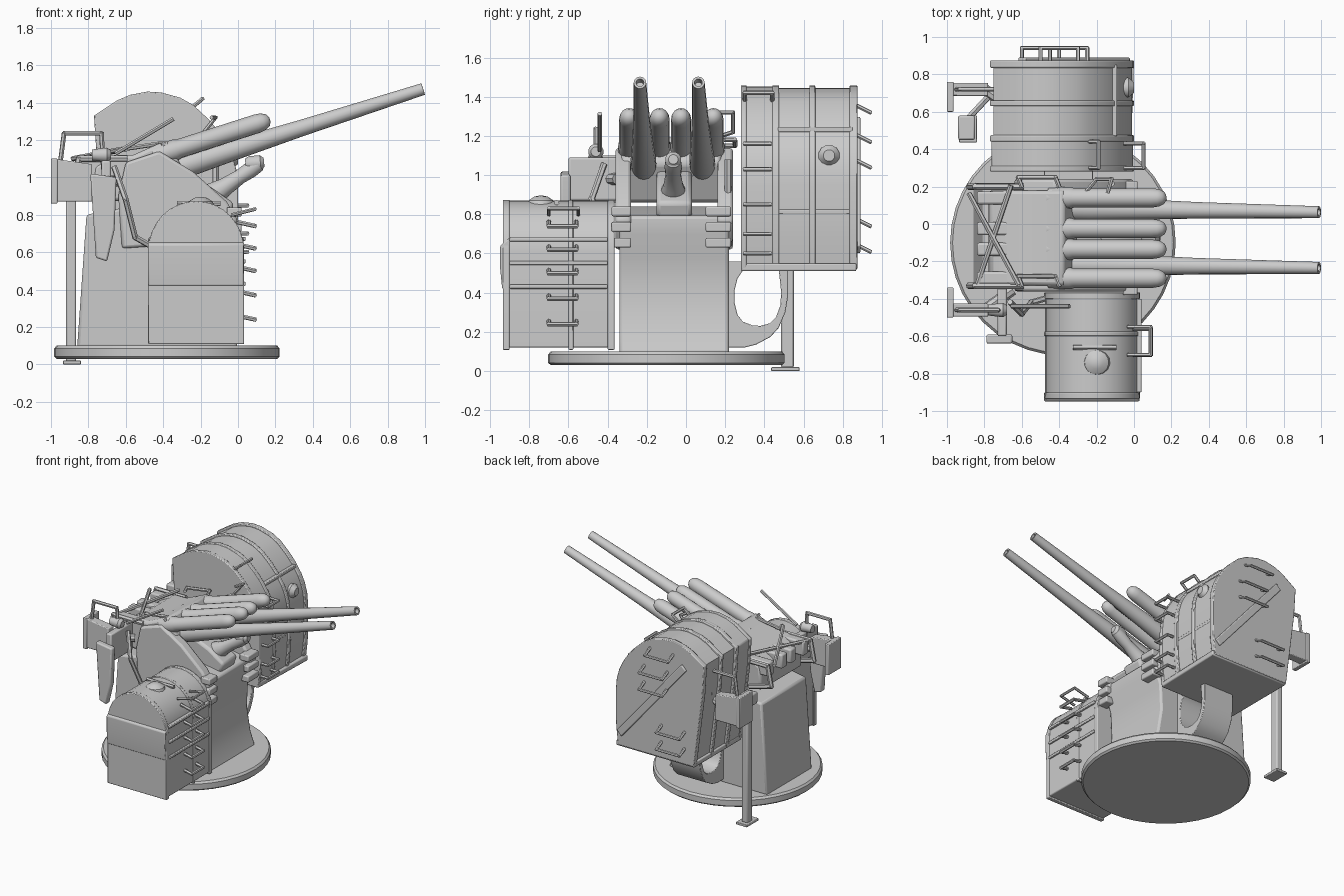
import bpy, bmesh, math
from mathutils import Vector

if "Cube" in bpy.data.objects:
    bpy.data.objects.remove(bpy.data.objects["Cube"])

ELEV = math.radians(17.8)
AIM = Vector((math.cos(ELEV), 0, math.sin(ELEV)))


def finish(name, bm):
    bmesh.ops.recalc_face_normals(bm, faces=bm.faces)
    me = bpy.data.meshes.new(name)
    bm.to_mesh(me)
    bm.free()
    ob = bpy.data.objects.new(name, me)
    bpy.context.collection.objects.link(ob)
    return ob


def prism(name, pts, axis, a, b, bevel=0):
    """Extrude a 2D outline along an axis from a to b."""
    place = {'x': lambda u, v, d: (d, u, v), 'y': lambda u, v, d: (u, d, v),
             'z': lambda u, v, d: (u, v, d)}[axis]
    bm = bmesh.new()
    n = len(pts)
    A, B = [[bm.verts.new(place(u, v, d)) for u, v in pts] for d in (a, b)]
    bm.faces.new(A)
    bm.faces.new(B)
    for i in range(n):
        bm.faces.new((A[i], A[(i + 1) % n], B[(i + 1) % n], B[i]))
    ob = finish(name, bm)
    if bevel:
        mod = ob.modifiers.new("edge", 'BEVEL')
        mod.width, mod.segments, mod.limit_method = bevel, 2, 'ANGLE'
    return ob


def box(name, x0, x1, y0, y1, z0, z1, bevel=0):
    return prism(name, [(x0, y0), (x1, y0), (x1, y1), (x0, y1)], 'z', z0, z1, bevel)


def add_lathe(bm, p, d, profile, n):
    p, d = Vector(p), Vector(d).normalized()
    u = d.orthogonal().normalized()
    v = d.cross(u)
    rings = []
    for t, r in profile:
        rings.append([bm.verts.new(p + d * t + (u * math.cos(k) + v * math.sin(k)) * r)
                      for k in [2 * math.pi * i / n for i in range(n)]])
    for A, B in zip(rings, rings[1:]):
        for i in range(n):
            bm.faces.new((A[i], A[(i + 1) % n], B[(i + 1) % n], B[i]))
    bm.faces.new(rings[0])
    bm.faces.new(rings[-1])


def lathe(name, p, d, profile, n=16):
    bm = bmesh.new()
    add_lathe(bm, p, d, profile, n)
    return finish(name, bm)


def rods(name, pts, r=0.01, n=6):
    """Thin bar following a polyline."""
    bm = bmesh.new()
    for a, b in zip(pts, pts[1:]):
        d = Vector(b) - Vector(a)
        add_lathe(bm, a, d, [(-r * .5, r), (d.length + r * .5, r)], n)
    return finish(name, bm)


def handle(name, a, b, off, r=0.01):
    a, b, off = Vector(a), Vector(b), Vector(off)
    return rods(name, [a, a + off, b + off, b], r)


def grow(pts, k):
    cx = sum(p[0] for p in pts) / len(pts)
    cz = sum(p[1] for p in pts) / len(pts)
    return [(cx + (x - cx) * k, cz + (z - cz) * k) for x, z in pts]


def rounded(pts, keep):
    """Cut every corner except the listed ones, to smooth an outline."""
    out = []
    for i, (x, z) in enumerate(pts):
        if i in keep:
            out.append((x, z))
            continue
        for j in (i - 1, (i + 1) % len(pts)):
            out.append((x * .78 + pts[j][0] * .22, z * .78 + pts[j][1] * .22))
    return out


# Turntable and pedestal with a hollowed front
lathe("base_disc", (-.38, -.1, .03), (0, 0, 1),
      [(0, .59), (.012, .603), (.055, .603), (.07, .59)], 40)
prism("pedestal", [(-.86, .09), (.0, .09), (-.04, .2), (-.07, .38), (-.06, .58), (-.02, .7), (-.02, .79),
                   (-.3, .84), (-.6, .84), (-.81, .8)], 'y', -.34, .22, .015)
for y0, y1 in ((-.38, -.28), (.1, .23)):
    for i in range(3):
        box("front_block", -.06, .02, y0, y1, .63 + .08 * i, .68 + .08 * i, .008)

# Trunnion cheeks
cheek = [(-.62, .62), (-.64, .9), (-.6, 1.08), (-.42, 1.14), (-.24, 1.03), (-.06, .87), (0, .77), (-.06, .66)]
for y0, y1 in ((-.36, -.28), (.16, .24)):
    prism("cheek", cheek, 'y', y0, y1, .015)

# Breech block, tilted with the guns
prism("breech", [(-.78, .88), (-.77, 1.06), (-.66, 1.12), (-.56, 1.12), (-.38, 1.2), (-.3, 1.06), (-.4, .86)],
      'y', -.33, .18, .02)
for y in (-.29, -.135, -.025, .14):
    box("breech_rib", -.84, -.5, y - .035, y + .035, 1.0, 1.11, .012)

# Two long barrels and four launch tubes
for y0, y1 in ((-.215, -.235), (.085, .063)):
    start = Vector((-.42, y0, 1.02))
    run = Vector((.99, y1, 1.472)) - start
    L = run.length
    lathe("long_barrel", start, run, [(0, .065), (.2, .065), (.4, .057), (.8, .044), (L, .032),
                                      (L, .02), (L - .05, .018)], 16)
for y in (-.29, -.135, -.025, .14):
    lathe("launch_tube", Vector((-.45, y, 1.11)), AIM,
          [(0, .057), (.12, .057), (.14, .051), (.58, .051), (.615, .046), (.64, .033), (.652, .012)], 16)
lathe("aiming_tube", (-.32, -.065, .78), (.43, 0, .29),
      [(0, .09), (.22, .07), (.3, .05), (.4, .04), (.47, .045), (.52, .04), (.54, .02)], 14)
lathe("aiming_head", (.04, -.065, 1.07), (1, 0, .1), [(0, .03), (.02, .042), (.08, .042), (.1, .025)], 12)
prism("cradle_trough", [(-.4, .8), (-.05, .78), (-.02, .86), (-.15, .95), (-.4, 1.05)], 'y', -.15, .03, .02)

# Low magazine with arched lid on the front side
arch = [(-.475, .12), (.028, .12), (.028, .61)] + [
    (-.2235 + .2515 * math.cos(t), .61 + .26 * math.sin(t)) for t in
    [math.pi * i / 16 for i in range(1, 17)]]
prism("low_magazine", arch, 'y', -.922, -.38, .008)
for y0, y1 in ((-.4, -.365), (-.6, -.575), (-.935, -.9)):
    prism("low_magazine_rib", grow(arch, 1.02), 'y', y0, y1, .005)
prism("low_magazine_lip", [(-.9, .42), (-.938, .42), (-.948, .52), (-.948, .64), (-.9, .68)], 'x', -.48, .03, .006)
lathe("lid_dome", (-.2, -.74, .83), (0, 0, 1), [(0, .08), (.04, .065), (.06, .035), (.065, .01)], 14)
rods("lid_bar", [(-.32, -.66, .86), (-.1, -.66, .86)], .014)
for z in (.42, .54, .66):
    box("side_band", 0, .04, -.9, -.4, z, z + .022, .005)
for z in (.24, .37, .5, .62, .74):
    handle("low_rung", (.0, -.7, z + .02), (.0, -.56, z + .02), (.09, 0, -.02), .012)
handle("lid_handle", (-.03, -.7, .8), (-.03, -.55, .8), (.12, 0, .03), .01)

# Tall magazine on the back side
tall = rounded([(-.68, .52), (-.02, .52), (0, .7), (0, 1.01), (-.04, 1.15), (-.13, 1.285), (-.27, 1.415),
                (-.45, 1.465), (-.61, 1.435), (-.77, 1.33), (-.755, 1.1)], {0, 1, 9, 10})
prism("tall_magazine", grow(tall, .96), 'y', .3, .855)
prism("tall_magazine_inner", grow(tall, .985), 'y', .29, .46, .01)
prism("tall_magazine_floor", [(-.68, .28), (-.02, .28), (.0, .87), (-.68, .87)], 'z', .51, .55, .008)
for y0, y1 in ((.28, .31), (.44, .475), (.63, .66), (.835, .875)):
    prism("tall_magazine_rib", tall, 'y', y0, y1, .006)
box("access_frame", -.06, -.01, .47, .85, .8, .825, .005)
box("access_frame_top", -.14, -.09, .47, .85, 1.22, 1.245, .005)
lathe("access_knob", (-.06, .73, 1.1), (1, 0, 0), [(0, .05), (.03, .055), (.06, .03)], 12)
prism("end_brace", [(-.06, .6), (-.02, .64), (-.58, 1.3), (-.62, 1.26)], 'y', .86, .89, .006)
for x, z in ((-.4, 1.33), (-.35, 1.18), (-.35, 1.05), (-.5, .75), (-.5, .62)):
    handle("end_handle", (x - .1, .86, z + .03), (x + .1, .86, z + .03), (0, .08, -.04), .011)
for z in (.6, .7, .85, 1.03, 1.16):
    handle("tall_rung", (-.05, .3, z), (-.05, .43, z), (.1, 0, .0), .011)
handle("top_handle", (-.25, .3, 1.37), (-.25, .44, 1.37), (.06, 0, .05), .011)

# Hooked bracket carrying the tall magazine
hook = rounded([(.18, .12), (.33, .12), (.46, .19), (.52, .33), (.52, .54), (.47, .55), (.49, .36), (.45, .25),
                (.36, .225), (.27, .26), (.24, .38), (.27, .5), (.36, .56), (.18, .56)], {0, 4, 5, 12, 13})
prism("hook_bracket", hook, 'x', -.48, -.22, .004)

# Support leg
box("support_leg", -.92, -.865, .485, .55, .015, 1.0, .01)
box("leg_foot", -.935, -.84, .435, .58, 0, .02, .004)
box("leg_head", -.94, -.85, .45, .58, .93, 1.02, .01)
rods("leg_stay", [(-.9, .55, .98), (-.76, .7, .98)], .018)

# Sight shields, one on each side
for y, s in ((-.46, 1), (.72, -1)):
    prism("sight_shield", [(-.99, .87), (-.78, .87), (-.78, 1.07), (-.99, 1.1)], 'y', y - .035, y + .035, .006)
    box("sight_plate", -1, -.965, min(y - .04, y + .12 * s), max(y + .04, y + .12 * s), .86, 1.1, .005)
    rods("sight_frame", [(-.95, y, 1.08), (-.93, y, 1.235), (-.73, y, 1.235), (-.72, y, 1.05)], .013)
    rods("sight_arm", [(-.8, y, .98), (-.66, y + .1 * s, .98)], .03, 8)
lathe("sight_lens", (-.78, -.46, 1.12), (1, 0, 0), [(0, .03), (.08, .04), (.1, .025)], 12)
prism("hanging_panel", [(-.79, 1.02), (-.65, 1.0), (-.66, .72), (-.7, .55), (-.76, .57)], 'y', -.64, -.59, .01)
box("back_plate", -.73, -.68, -.6, -.33, .87, 1.09, .01)
rods("aiming_rod", [(-.65, -.44, 1.13), (-.35, -.44, 1.31)], .012)
rods("feed_cable", [(-.66, -.42, 1.05), (-.6, -.48, .88), (-.55, -.42, .68), (-.48, -.4, .64)], .016)

# Rear hand rails and crossing control rods
for y in (-.33, .2):
    rods("rear_rail", [(-.6, y, 1.1), (-.85, y, 1.1), (-.88, y, .95), (-.7, y, .9)], .018)
    rods("side_loop", [(-.6, y, 1.15), (-.62, y + .05, 1.15), (-.42, y + .05, 1.18), (-.4, y, 1.18)], .012)
rods("control_rod_a", [(-.88, .16, 1.1), (-.62, -.32, 1.15)], .014)
rods("control_rod_b", [(-.84, -.33, 1.1), (-.66, .2, 1.14)], .014)
rods("front_post", [(-.12, .215, .8), (-.12, .215, 1.07)], .018)
rods("front_loop", [(-.25, .18, 1.2), (-.2, .24, 1.22), (-.12, .24, 1.32), (-.14, .17, 1.32)], .011)

for ob in bpy.data.objects:
    ob.select_set(True)
bpy.context.view_layer.objects.active = bpy.data.objects["base_disc"]
bpy.ops.object.shade_smooth_by_angle(angle=math.radians(35))
